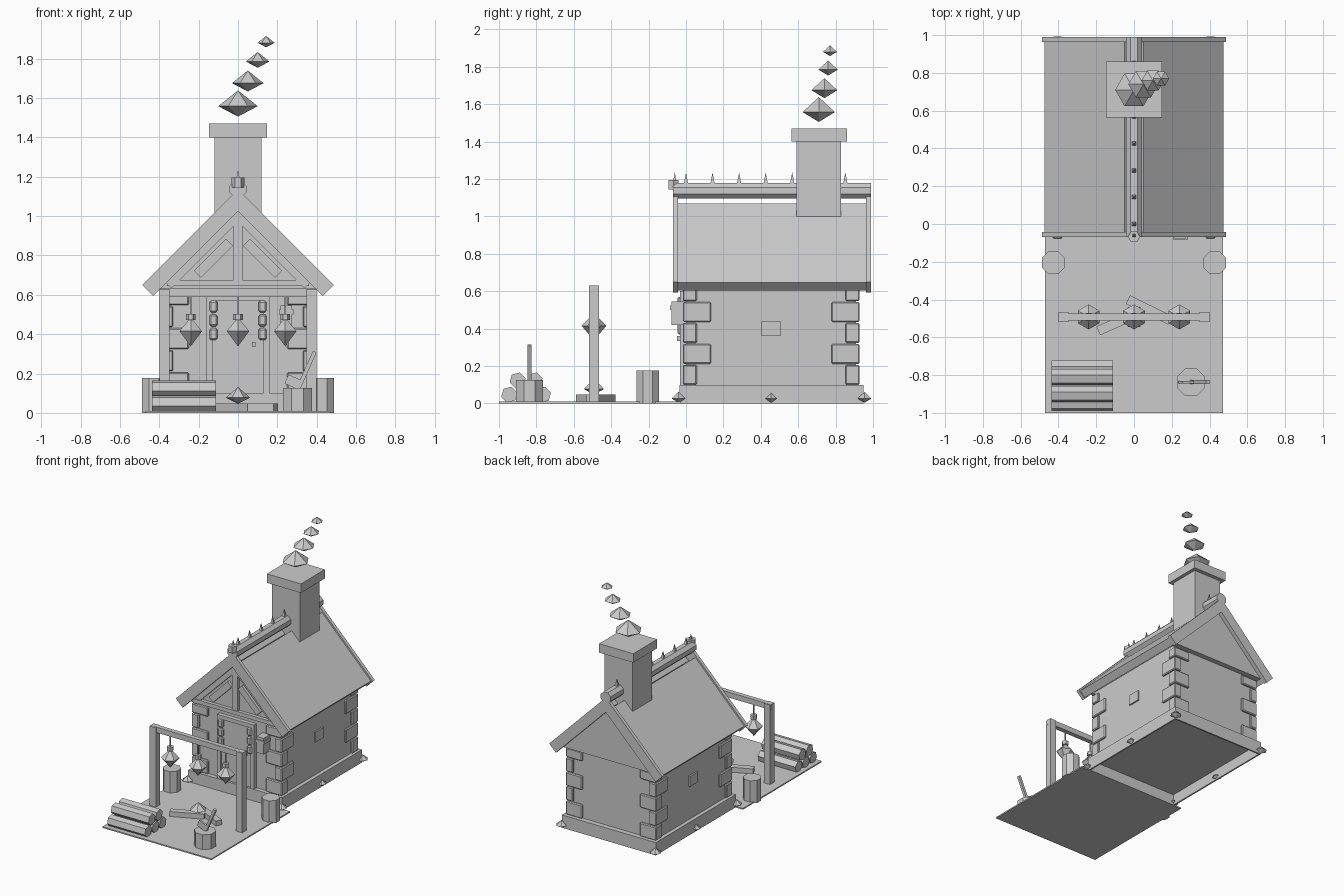
import bpy, bmesh
from math import radians, pi, cos, sin
from mathutils import Matrix

cube = bpy.data.objects.get("Cube")
if cube:
    bpy.data.objects.remove(cube, do_unlink=True)

grey = bpy.data.materials.new("plain grey")
grey.use_nodes = True
TONE = (0.6, 0.6, 0.6, 1)
grey.diffuse_color = TONE
grey.node_tree.nodes["Principled BSDF"].inputs["Base Color"].default_value = TONE


def finish(name, bm):
    bmesh.ops.recalc_face_normals(bm, faces=bm.faces)
    mesh = bpy.data.meshes.new(name)
    bm.to_mesh(mesh)
    bm.free()
    mesh.materials.append(grey)
    ob = bpy.data.objects.new(name, mesh)
    bpy.context.collection.objects.link(ob)
    return ob


def box(name, centre, size, axis="Y", angle=0, bevel=0):
    bm = bmesh.new()
    bmesh.ops.create_cube(bm, size=1, matrix=Matrix.Diagonal((*size, 1)))
    if bevel:
        bmesh.ops.bevel(bm, geom=bm.edges[:], offset=bevel, segments=1, affect="EDGES")
    bm.transform(Matrix.Translation(centre) @ Matrix.Rotation(radians(angle), 4, axis))
    return finish(name, bm)


def span(name, x, y, z, bevel=0):
    """Box given by its limits on each axis."""
    limits = (x, y, z)
    return box(name, [(a + b) / 2 for a, b in limits], [b - a for a, b in limits], bevel=bevel)


def rod(name, centre, radius, length, sides=8, axis="Z", tip=None, turn=0.5):
    bm = bmesh.new()
    bmesh.ops.create_cone(bm, cap_ends=True, segments=sides, radius1=radius,
                          radius2=radius if tip is None else tip, depth=length,
                          matrix=Matrix.Rotation(turn * 2 * pi / sides, 4, "Z"))
    turns = {"X": Matrix.Rotation(pi / 2, 4, "Y"), "Y": Matrix.Rotation(pi / 2, 4, "X")}
    bm.transform(Matrix.Translation(centre) @ turns.get(axis, Matrix()))
    return finish(name, bm)


def gem(name, centre, radius, up, down, turn=0):
    """Six-sided double pyramid; centre is the middle of its widest ring."""
    bm = bmesh.new()
    ring = [bm.verts.new((radius * cos(turn + i * pi / 3), radius * sin(turn + i * pi / 3), 0))
            for i in range(6)]
    for end in (-down, up):
        tip = bm.verts.new((0, 0, end))
        for i in range(6):
            bm.faces.new((ring[i], ring[(i + 1) % 6], tip))
    bm.transform(Matrix.Translation(centre))
    return finish(name, bm)


def prism(name, outline, y0, y1):
    """Extrude an x-z outline along y."""
    bm = bmesh.new()
    face = bm.faces.new([bm.verts.new((x, y0, z)) for x, z in outline])
    moved = bmesh.ops.extrude_face_region(bm, geom=[face])["geom"]
    bmesh.ops.translate(bm, vec=(0, y1 - y0, 0),
                        verts=[v for v in moved if isinstance(v, bmesh.types.BMVert)])
    return finish(name, bm)


def slope(name, side, top, inner, outer, thick, y0, y1):
    """Slab lying at 45 degrees, whose upper surface is z = top - x."""
    d = thick * 0.7071
    low = (0, top - 2 * d) if inner == 0 else (max(inner - d, 0), top - max(inner, d) - d)
    pts = [(inner, top - inner), (outer, top - outer), (outer - d, top - outer - d), low]
    return prism(name, [(side * x, z) for x, z in pts], y0, y1)


# Yard, hollow plinth and house body
span("yard", (-0.47, 0.47), (-1, -0.03), (0, 0.01))
span("plinth_top", (-0.405, 0.405), (-0.035, 0.95), (0.085, 0.1))
for y in (-0.035, 0.938):
    span("plinth_end", (-0.405, 0.405), (y, y + 0.012), (0, 0.09))
for s in (-1, 1):
    span("plinth_side", sorted((s * 0.393, s * 0.405)), (-0.03, 0.945), (0, 0.09))
prism("walls", [(-0.375, 0.09), (0.375, 0.09), (0.375, 0.65), (0, 1.03), (-0.375, 0.65)], 0, 0.91)

# Alternating corner stones
for s in (-1, 1):
    for front in (True, False):
        for i in range(5):
            wide = i % 2
            lx, ly = (0.06, 0.15) if wide else (0.14, 0.075)
            x = s * (0.39 - lx / 2)
            y = -0.017 + ly / 2 if front else 0.927 - ly / 2
            z0 = 0.1 + i * 0.112
            span("corner_stone", (x - lx / 2, x + lx / 2), (y - ly / 2, y + ly / 2),
                 (z0, min(z0 + 0.106, 0.62)), bevel=0.006)
    # Side window and foundation pebbles
    span("side_window", sorted((s * 0.37, s * 0.387)), (0.405, 0.505), (0.36, 0.44))
    for y, r in ((-0.04, 0.042), (0.455, 0.035), (0.955, 0.042)):
        gem("foundation_pebble", (s * 0.405, y, 0.026), r, r * 0.85, 0.022)

# Roof
for s in (-1, 1):
    slope("roof_panel", s, 1.12, 0.05, 0.473, 0.06, -0.045, 0.965)
    for y in (-0.07, 0.963):
        slope("barge_board", s, 1.137, 0, 0.487, 0.08, y, y + 0.027)
rod("ridge_log", (0, 0.46, 1.137), 0.046, 1.06, 8, "Y")
rod("ridge_knob", (0, -0.067, 1.17), 0.032, 0.05, 6)
for i in range(8):
    y = -0.06 if i == 0 else 0.142 * (i - 1)
    rod("ridge_spike", (0, y, 1.2), 0.019, 0.07, 4, tip=0)

# Chimney and smoke
span("chimney", (-0.12, 0.12), (0.59, 0.83), (1.0, 1.41))
span("chimney_cap", (-0.147, 0.147), (0.565, 0.86), (1.4, 1.47))
for x, y, z, r in ((0, 0.71, 1.558, 0.1), (0.05, 0.74, 1.675, 0.08),
                   (0.1, 0.76, 1.785, 0.06), (0.143, 0.77, 1.88, 0.043)):
    gem("smoke_puff", (x, y, z), r, r * 0.8, r * 0.53)

# Overhanging gable plates
for y0, y1 in ((-0.018, 0.005), (0.905, 0.95)):
    prism("gable_plate", [(-0.405, 0.632), (0.405, 0.632), (0, 1.037)], y0, y1)

# Front gable timbers
span("tie_beam", (-0.36, 0.36), (-0.045, 0), (0.645, 0.675))
span("king_post", (-0.024, 0.024), (-0.04, 0), (0.66, 0.98))
for s in (-1, 1):
    slope("gable_rafter", s, 1.035, 0, 0.37, 0.045, -0.04, 0)
    box("gable_strut", (s * 0.125, -0.026, 0.785), (0.23, 0.03, 0.05), angle=s * 45)

# Door and entrance
span("door", (-0.13, 0.13), (-0.018, 0.01), (0.1, 0.58))
span("door_lintel", (-0.16, 0.16), (-0.032, 0.01), (0.57, 0.6))
for s in (-1, 1):
    span("door_jamb", sorted((s * 0.13, s * 0.16)), (-0.032, 0.01), (0.1, 0.57))
    for i in range(3):
        box("entrance_stone", (s * 0.125, -0.03, 0.4 + i * 0.07), (0.04, 0.03, 0.06), bevel=0.008)
span("door_handle", (0.072, 0.09), (-0.048, 0), (0.335, 0.36))
span("wall_lamp", (0.215, 0.275), (-0.078, 0.01), (0.42, 0.545))
span("wall_lamp_cap", (0.208, 0.282), (-0.085, 0.01), (0.5, 0.525))

# Lantern frame
for s in (-1, 1):
    box("frame_post", (s * 0.373, -0.492, 0.315), (0.052, 0.052, 0.63))
box("frame_beam", (0, -0.492, 0.61), (0.8, 0.036, 0.042))
for x in (-0.24, 0, 0.24):
    gem("lantern", (x, -0.492, 0.415), 0.066, 0.07, 0.077, pi / 6)
    rod("lantern_cap", (x, -0.492, 0.488), 0.025, 0.03, 6)
    rod("lantern_cord", (x, -0.492, 0.55), 0.006, 0.1, 4)

# Campfire
box("fire_log", (-0.075, -0.515, 0.026), (0.25, 0.05, 0.045), "Z", 24)
box("fire_log", (0.08, -0.455, 0.026), (0.25, 0.05, 0.045), "Z", -26)
gem("fire_ember", (0, -0.492, 0.077), 0.062, 0.055, 0.03)

# Stacked logs
for row, first in enumerate((-0.945, -0.9)):
    for i in range(3 - row):
        rod("stacked_log", (-0.275, first + i * 0.09, 0.047 + row * 0.076),
            0.044, 0.325, 6, "X", turn=0.25)

# Barrels
for s in (-1, 1):
    rod("barrel", (s * 0.427, -0.205, 0.088), 0.066, 0.176)

# Chopping block and axe
rod("chopping_block", (0.302, -0.837, 0.063), 0.079, 0.126)
box("axe_handle", (0.347, -0.837, 0.215), (0.02, 0.02, 0.21), angle=24)
box("axe_head", (0.285, -0.837, 0.155), (0.085, 0.014, 0.05), angle=24)
